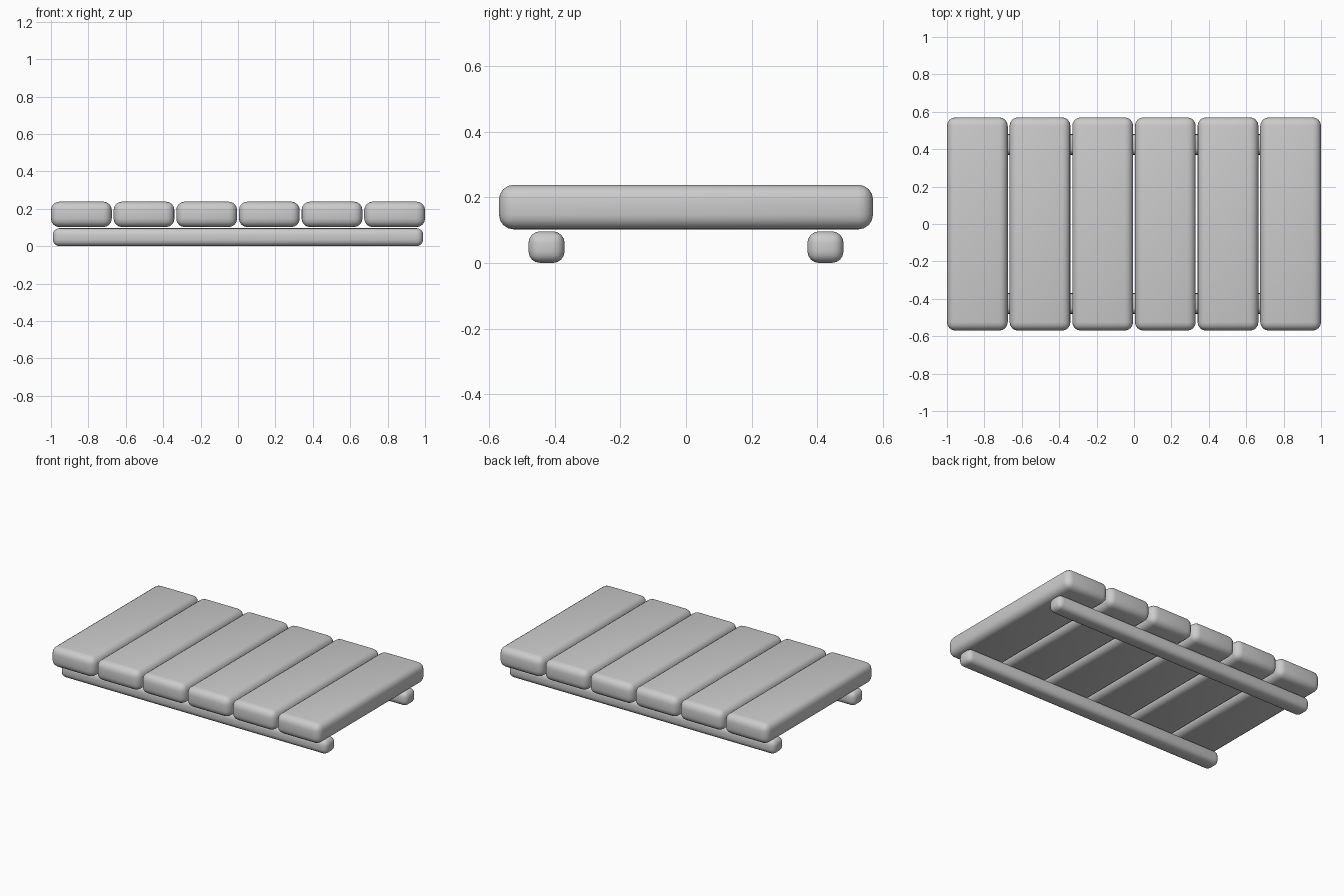
import bpy
import math

default = bpy.data.objects.get("Cube")
if default:
    bpy.data.objects.remove(default, do_unlink=True)

grey = bpy.data.materials.new("plain grey")
grey.use_nodes = True
colour = (0.6, 0.6, 0.6, 1)
grey.diffuse_color = colour
grey.node_tree.nodes["Principled BSDF"].inputs["Base Color"].default_value = colour


def rounded_bar(name, centre, size, radius):
    """Box with softly rounded edges and smooth shading."""
    bpy.ops.mesh.primitive_cube_add(size=1, location=centre)
    bar = bpy.context.object
    bar.name = name
    bar.scale = size
    bpy.ops.object.transform_apply(location=False, rotation=False, scale=True)
    bevel = bar.modifiers.new("rounded edges", 'BEVEL')
    bevel.width = radius
    bevel.segments = 4
    bevel.limit_method = 'NONE'
    bpy.ops.object.modifier_apply(modifier=bevel.name)
    bpy.ops.object.shade_smooth_by_angle(angle=math.radians(40))
    bar.data.materials.append(grey)
    return bar


# Row of planks
count, pitch, width = 6, 0.335, 0.325
for i in range(count):
    x = (i - (count - 1) / 2) * pitch
    rounded_bar(f"plank_{i + 1}", (x, 0, 0.17), (width, 1.14, 0.136), 0.045)

# Two support rails underneath
for name, side in (("front_rail", -1), ("back_rail", 1)):
    rounded_bar(name, (0, side * 0.425, 0.048), (1.98, 0.11, 0.096), 0.035)
